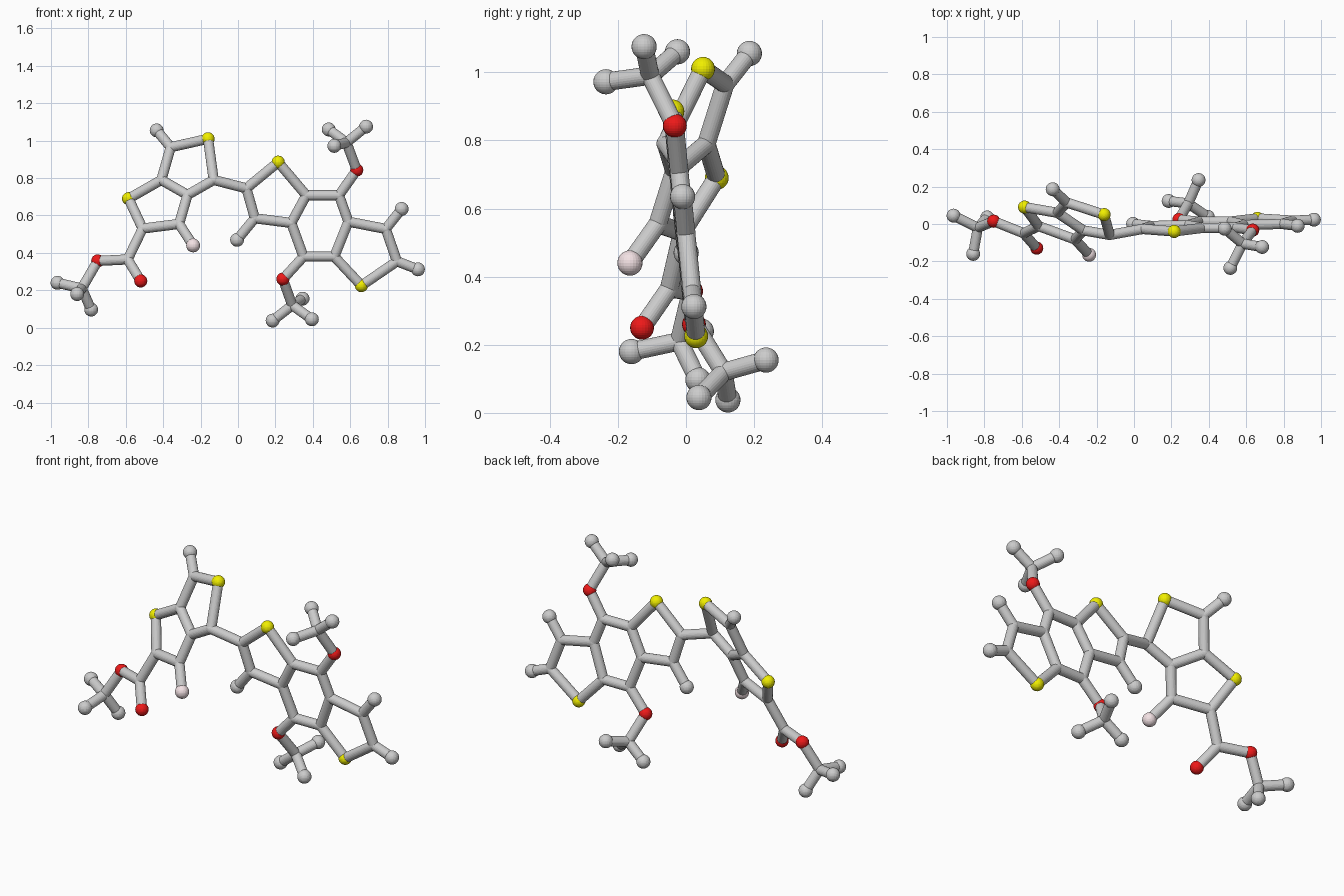
import bpy, bmesh
from mathutils import Vector, Matrix

if "Cube" in bpy.data.objects:
    bpy.data.objects.remove(bpy.data.objects["Cube"])

BOND_R, BALL_R, HETERO_R, JOINT_R = 0.027, 0.037, 0.035, 0.028


def material(name, rgb):
    m = bpy.data.materials.new(name)
    m.diffuse_color = (*rgb, 1)
    m.use_nodes = True
    m.node_tree.nodes["Principled BSDF"].inputs["Base Color"].default_value = m.diffuse_color
    return m


MATS = {"sulfur": material("yellow", (0.88, 0.86, 0.0)),
        "oxygen": material("red", (0.85, 0.01, 0.01)),
        "fluorine": material("pale_pink", (0.90, 0.76, 0.78))}


def finish(name, bm, mat=None):
    me = bpy.data.meshes.new(name)
    bm.to_mesh(me)
    bm.free()
    if mat:
        me.materials.append(mat)
    ob = bpy.data.objects.new(name, me)
    bpy.context.collection.objects.link(ob)
    return ob


def balls(name, points, radius, mat=None):
    bm = bmesh.new()
    for p in points:
        bmesh.ops.create_uvsphere(bm, u_segments=24, v_segments=14, radius=radius,
                                  matrix=Matrix.Translation(p))
    return finish(name, bm, mat)


def sticks(name, pairs):
    bm = bmesh.new()
    for a, b in pairs:
        d = b - a
        rot = d.to_track_quat('Z', 'Y').to_matrix().to_4x4()
        bmesh.ops.create_cone(bm, cap_ends=True, segments=24, radius1=BOND_R,
                              radius2=BOND_R, depth=d.length,
                              matrix=Matrix.Translation((a + b) / 2) @ rot)
    return finish(name, bm)


def flat(atoms, a, b, c):
    # place (x, z) points on the tilted plane y = a*x + b*z + c
    return {k: Vector((x, a * x + b * z + c, z)) for k, (x, z) in atoms.items()}


# Names start with S, O, F (coloured), T (terminal ball) or C (plain joint)
# Left fused double ring with its side group
left = flat({
    "S1": (-.16, 1.01), "C2": (-.36, .965), "T2": (-.435, 1.055), "C3": (-.41, .79),
    "C4": (-.27, .71), "C5": (-.13, .79), "S2": (-.585, .69), "C6": (-.51, .53),
    "C7": (-.315, .555), "F1": (-.24, .44), "C8": (-.59, .365), "O1": (-.52, .25),
    "O2": (-.75, .357)}, -.423, .436, -.458)
left.update({"C9": Vector((-.835, -.02, .21)), "T3": Vector((-.965, .045, .24)),
             "T4": Vector((-.86, -.16, .18)), "T5": Vector((-.785, .035, .097))})
left_bonds = ("S1-C2 C2-T2 C2-C3 C3-C4 C4-C5 C5-S1 C3-S2 S2-C6 C6-C7 C7-C4 C7-F1 "
              "C6-C8 C8-O1 C8-O2 O2-C9 C9-T3 C9-T4 C9-T5")

# Right fused triple ring with two branched groups
right = flat({
    "C20": (.045, .745), "S3": (.215, .885), "C21": (.365, .708), "C22": (.285, .56),
    "C23": (.09, .585), "T20": (-.005, .47), "C24": (.54, .708), "C25": (.59, .567),
    "C26": (.515, .38), "C27": (.35, .38), "C28": (.79, .528), "C29": (.85, .355),
    "S4": (.66, .225), "T21": (.875, .635), "T22": (.962, .312),
    "O3": (.635, .843), "O4": (.24, .26)}, .007, -.101, .048)
right.update({"C30": Vector((.58, -.105, .99)), "T23": Vector((.485, -.025, 1.06)),
              "T24": Vector((.685, -.123, 1.075)), "T25": Vector((.515, -.235, .972)),
              "C31": Vector((.29, .11, .12)), "T26": Vector((.185, .123, .038)),
              "T27": Vector((.395, .038, .045)), "T28": Vector((.345, .235, .155))})
right_bonds = ("C20-S3 S3-C21 C21-C22 C22-C23 C23-C20 C23-T20 C21-C24 C24-C25 C25-C26 "
               "C26-C27 C27-C22 C25-C28 C28-C29 C29-S4 S4-C26 C28-T21 C29-T22 C24-O3 "
               "O3-C30 C30-T23 C30-T24 C30-T25 C27-O4 O4-C31 C31-T26 C31-T27 C31-T28")

# Bonds and atoms of both halves
for side, atoms, bonds in (("left", left, left_bonds), ("right", right, right_bonds)):
    sticks(side + "_bonds", [tuple(atoms[n] for n in b.split("-")) for b in bonds.split()])
    for letter, part, r in (("C", "carbon_joints", JOINT_R), ("T", "carbon_end_balls", BALL_R),
                            ("S", "sulfur", HETERO_R), ("O", "oxygen", HETERO_R),
                            ("F", "fluorine", BALL_R)):
        pts = [p for k, p in atoms.items() if k[0] == letter]
        if pts:
            balls(side + "_" + part, pts, r, MATS.get(part))

# Bond linking the two halves
sticks("linking_bond", [(left["C5"], right["C20"])])
